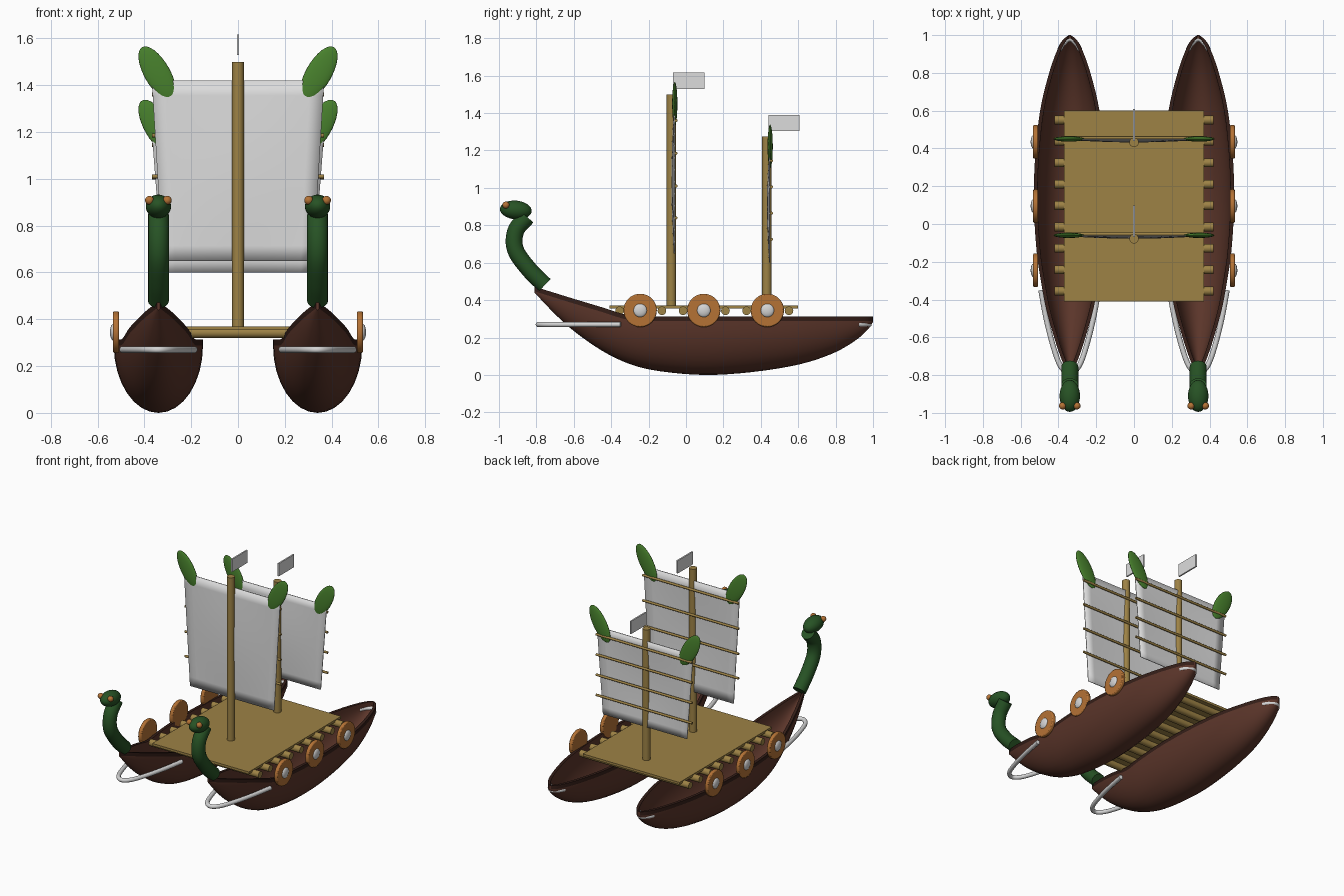
import bpy, bmesh, math
from mathutils import Vector

if "Cube" in bpy.data.objects:
    bpy.data.objects.remove(bpy.data.objects["Cube"])


def material(name, rgb):
    m = bpy.data.materials.new(name)
    m.diffuse_color = (*rgb, 1)
    m.use_nodes = True
    m.node_tree.nodes["Principled BSDF"].inputs["Base Color"].default_value = m.diffuse_color
    return m


HULL = material("hull brown", (0.105, 0.036, 0.023))
RIM = material("dark rim brown", (0.035, 0.013, 0.009))
WOOD = material("bamboo", (0.34, 0.225, 0.06))
COPPER = material("copper", (0.46, 0.17, 0.036))
SILVER = material("silver", (0.66, 0.66, 0.66))
CLOTH = material("sail white", (0.72, 0.72, 0.72))
GREEN = material("dark green", (0.02, 0.085, 0.018))
LEAF = material("leaf green", (0.065, 0.22, 0.026))


def finish(ob, name, *mats, smooth=True):
    ob.name = name
    for m in mats:
        ob.data.materials.append(m)
    if smooth:
        bpy.ops.object.select_all(action='DESELECT')
        ob.select_set(True)
        bpy.context.view_layer.objects.active = ob
        bpy.ops.object.shade_smooth_by_angle(angle=math.radians(40))
    return ob


def from_bmesh(bm, name, *mats, smooth=True):
    bmesh.ops.recalc_face_normals(bm, faces=bm.faces)
    me = bpy.data.meshes.new(name)
    bm.to_mesh(me)
    bm.free()
    ob = bpy.data.objects.new(name, me)
    bpy.context.collection.objects.link(ob)
    return finish(ob, name, *mats, smooth=smooth)


def rod(name, a, b, r, mat, sides=20):
    a, b = Vector(a), Vector(b)
    bpy.ops.mesh.primitive_cylinder_add(vertices=sides, radius=r, depth=(b - a).length, location=(a + b) / 2)
    ob = bpy.context.object
    ob.rotation_euler = (b - a).to_track_quat('Z', 'Y').to_euler()
    return finish(ob, name, mat)


def ball(name, loc, scale, mat, rot=(0, 0, 0)):
    bpy.ops.mesh.primitive_uv_sphere_add(segments=28, ring_count=16, location=loc, rotation=rot)
    ob = bpy.context.object
    ob.scale = scale
    return finish(ob, name, mat)


def box(name, loc, size, mat):
    bpy.ops.mesh.primitive_cube_add(size=1, location=loc)
    ob = bpy.context.object
    ob.scale = size
    return finish(ob, name, mat, smooth=False)


def spline(pts, n):
    """Smooth curve through the points, n steps per span."""
    p = [Vector(v) for v in pts]
    p = [2 * p[0] - p[1]] + p + [2 * p[-1] - p[-2]]
    out = []
    for i in range(1, len(p) - 2):
        a, b, c, d = p[i - 1:i + 3]
        for k in range(n):
            t = k / n
            out.append(0.5 * (2 * b + (c - a) * t + (2 * a - 5 * b + 4 * c - d) * t * t
                              + (3 * b - a - 3 * c + d) * t ** 3))
    return out + [p[-2]]


def tube(name, pts, r, mat):
    cu = bpy.data.curves.new(name, 'CURVE')
    cu.dimensions = '3D'
    cu.bevel_depth, cu.bevel_resolution, cu.use_fill_caps = r, 6, True
    path = spline(pts, 6)
    sp = cu.splines.new('POLY')
    sp.points.add(len(path) - 1)
    for q, v in zip(sp.points, path):
        q.co = (*v, 1)
    tmp = bpy.data.objects.new(name, cu)
    bpy.context.collection.objects.link(tmp)
    me = bpy.data.meshes.new_from_object(tmp.evaluated_get(bpy.context.evaluated_depsgraph_get()))
    bpy.data.objects.remove(tmp)
    ob = bpy.data.objects.new(name, me)
    bpy.context.collection.objects.link(ob)
    me.materials.clear()
    return finish(ob, name, mat)


# hull stations: y, half width, keel height, sheer height
STATIONS = [(-0.81, 0.006, 0.44, 0.472), (-0.7, 0.05, 0.325, 0.438), (-0.6, 0.083, 0.235, 0.407),
            (-0.45, 0.125, 0.13, 0.362), (-0.3, 0.153, 0.058, 0.318), (-0.14, 0.176, 0.02, 0.313),
            (0.1, 0.19, 0.0, 0.313), (0.35, 0.184, 0.015, 0.313), (0.6, 0.157, 0.055, 0.313),
            (0.78, 0.115, 0.113, 0.313), (0.9, 0.075, 0.18, 0.313), (0.97, 0.04, 0.24, 0.313),
            (1.0, 0.006, 0.283, 0.313)]


def hull(cx):
    bm = bmesh.new()
    n = 16
    rings = []
    stations = list(spline([Vector(s) for s in STATIONS], 4))
    for y, w, k, s in stations:
        low = s - 0.025
        wi = max(w - 0.02, w * 0.4)
        ki = min(k + 0.03, low - 0.004)
        arc = [math.pi * i / n for i in range(n + 1)]
        pts = [(-w, s)] + [(-w * math.cos(a), low - (low - k) * math.sin(a)) for a in arc] + [(w, s)]
        pts += [(wi, s)] + [(wi * math.cos(a), low - (low - ki) * math.sin(a)) for a in arc] + [(-wi, s)]
        rings.append([bm.verts.new((cx + x, y, z)) for x, z in pts])
    m = len(rings[0])
    half = n + 3
    rim = {0, half - 2, half - 1, m - 1}
    for r0, r1 in zip(rings, rings[1:]):
        for i in range(m):
            j = (i + 1) % m
            f = bm.faces.new((r0[i], r0[j], r1[j], r1[i]))
            f.material_index = 1 if i in rim else 0
    for r in (rings[0], rings[-1]):
        for i in range(half - 1):      # close wall between outer and inner profile
            bm.faces.new((r[i], r[i + 1], r[m - 2 - i], r[m - 1 - i]))
        bm.faces.new(r[half:])
    from_bmesh(bm, "hull", HULL, RIM)


for s in (-1, 1):
    cx = 0.34 * s
    hull(cx)
    # serpent figurehead
    tube("figurehead_neck", [(cx, -0.755, 0.48), (cx, -0.84, 0.565), (cx, -0.912, 0.67),
                             (cx, -0.91, 0.77), (cx, -0.85, 0.845)], 0.045, GREEN)
    ball("figurehead_head", (cx, -0.91, 0.882), (0.054, 0.085, 0.05), GREEN, (math.radians(-5), 0, 0))
    for e in (-1, 1):
        ball("figurehead_eye", (cx + e * 0.038, -0.963, 0.908), (0.019, 0.019, 0.019), COPPER)
    # bow guard and stern band
    half = [(0.153, -0.35), (0.125, -0.5), (0.09, -0.64), (0.05, -0.75)]
    loop = [(cx - x, y, 0.27) for x, y in half] + [(cx, -0.79, 0.27)] + [(cx + x, y, 0.27) for x, y in half[::-1]]
    tube("bow_guard", loop, 0.014, SILVER)
    tube("stern_band", [(cx - 0.055, 0.92, 0.27), (cx - 0.035, 0.955, 0.27), (cx, 0.98, 0.27),
                        (cx + 0.035, 0.955, 0.27), (cx + 0.055, 0.92, 0.27)], 0.013, SILVER)
    # round shields on the outer side
    for y in (-0.245, 0.095, 0.435):
        d = rod("shield", (s * 0.508, y, 0.345), (s * 0.534, y, 0.345), 0.089, COPPER, 32)
        b = d.modifiers.new("bevel", 'BEVEL')
        b.width, b.segments = 0.006, 2
        ball("shield_boss", (s * 0.532, y, 0.345), (0.015, 0.036, 0.036), SILVER)

# deck on cross beams
box("deck", (0, 0.095, 0.362), (0.74, 1.01, 0.016), WOOD)
for i in range(9):
    y = -0.355 + i * 0.1132
    rod("deck_beam", (-0.42, y, 0.343), (0.42, y, 0.343), 0.023, WOOD)


def sail(y, z0, z1):
    """Tapered, very slightly billowed cloth."""
    bm = bmesh.new()
    n = 12
    grid = []
    for i in range(n + 1):
        v = i / n
        w = 0.322 + 0.046 * v
        grid.append([bm.verts.new((w * (2 * j / n - 1),
                                   y - 0.012 * math.sin(math.pi * j / n) * math.sin(math.pi * v),
                                   z0 + (z1 - z0) * v)) for j in range(n + 1)])
    for i in range(n):
        for j in range(n):
            bm.faces.new((grid[i][j], grid[i][j + 1], grid[i + 1][j + 1], grid[i + 1][j]))
    ob = from_bmesh(bm, "sail", CLOTH)
    t = ob.modifiers.new("thickness", 'SOLIDIFY')
    t.thickness, t.offset = 0.006, 0


# masts with sails, battens, leaf ornaments and flags
for my, top, z0, z1, leaf_z, battens in (
        (-0.078, 1.5, 0.65, 1.42, 1.45, (1.36, 1.185, 1.01, 0.84)),
        (0.432, 1.275, 0.6, 1.195, 1.222, (1.145, 1.005, 0.865, 0.725))):
    rod("mast", (0, my, 0.36), (0, my, top), 0.025, WOOD, 24)
    sy = my + 0.015
    sail(sy, z0, z1)
    for z in battens:
        rod("sail_batten", (-0.368, sy + 0.01, z), (0.368, sy + 0.01, z), 0.008, WOOD, 12)
    for s in (-1, 1):
        ball("sail_leaf", (s * 0.345, sy + 0.003, leaf_z), (0.055, 0.014, 0.13), LEAF, (0, s * math.radians(30), 0))
    box("flag", (0, my + 0.092, top + 0.072), (0.01, 0.168, 0.088), CLOTH)
